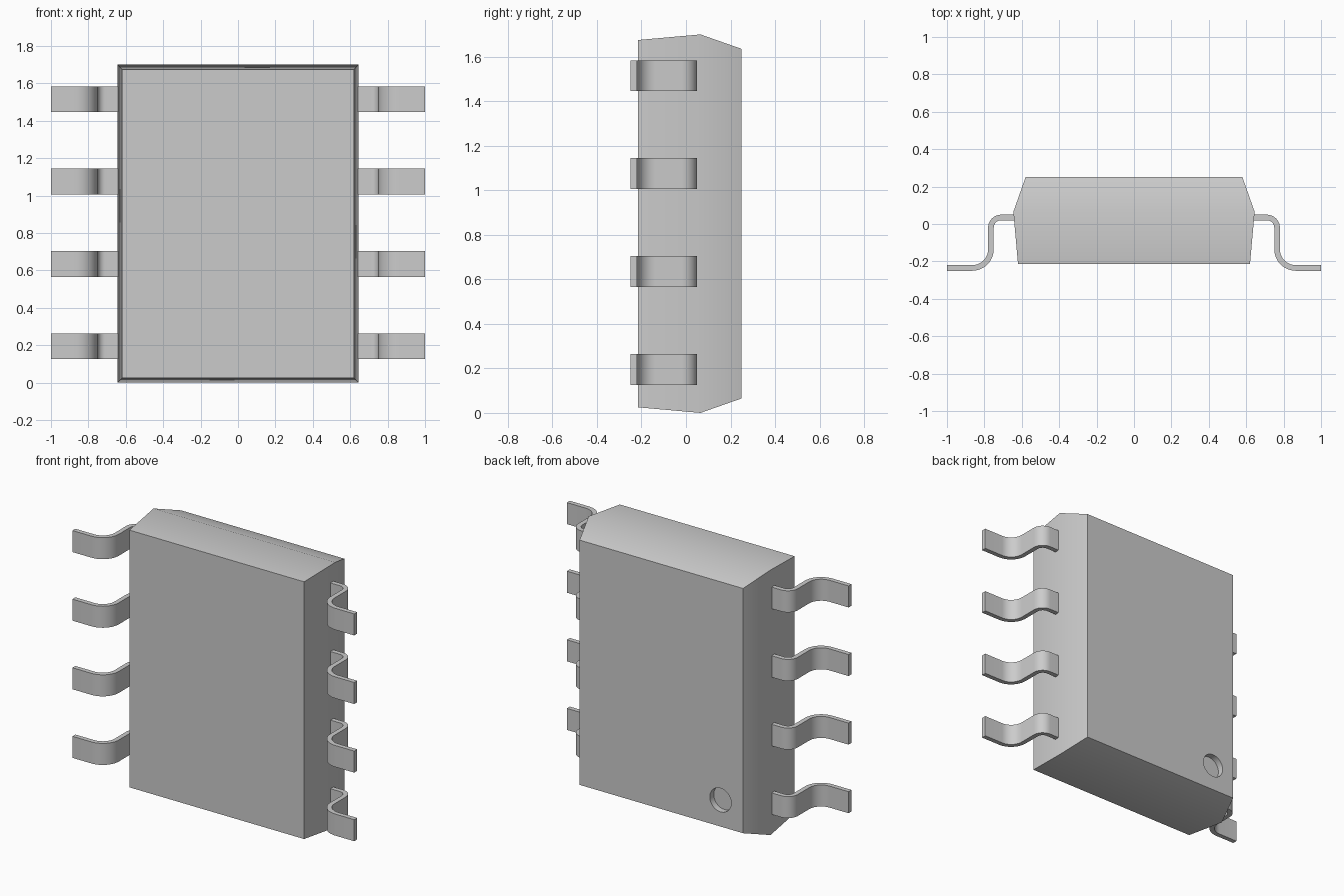
import bpy, bmesh, math
from mathutils import Matrix, Vector

if "Cube" in bpy.data.objects:
    bpy.data.objects.remove(bpy.data.objects["Cube"], do_unlink=True)

grey = bpy.data.materials.new("plain grey")
grey.use_nodes = True
grey.diffuse_color = (0.6, 0.6, 0.6, 1)
grey.node_tree.nodes["Principled BSDF"].inputs["Base Color"].default_value = (0.6, 0.6, 0.6, 1)

MID_Z = 0.85


def make_object(name, bm):
    bmesh.ops.recalc_face_normals(bm, faces=bm.faces)
    mesh = bpy.data.meshes.new(name)
    bm.to_mesh(mesh)
    bm.free()
    mesh.materials.append(grey)
    obj = bpy.data.objects.new(name, mesh)
    bpy.context.collection.objects.link(obj)
    return obj


def smooth(obj):
    obj.data.shade_smooth()
    obj.data.set_sharp_from_angle(angle=math.radians(30))


# Package body: three rectangles stacked from front to back
def build_body():
    bm = bmesh.new()
    rings = []
    for y, half_x, half_z in ((-0.215, 0.62, 0.825), (0.065, 0.645, 0.85), (0.25, 0.58, 0.785)):
        corners = ((-1, -1), (1, -1), (1, 1), (-1, 1))
        rings.append([bm.verts.new((sx * half_x, y, MID_Z + sz * half_z)) for sx, sz in corners])
    for a, b in zip(rings, rings[1:]):
        for i in range(4):
            j = (i + 1) % 4
            bm.faces.new((a[i], a[j], b[j], b[i]))
    bm.faces.new(rings[0])
    bm.faces.new(rings[-1])
    return make_object("package_body", bm)


# Shallow round marker recess in the back face
def cut_marker(body):
    bm = bmesh.new()
    place = Matrix.Translation((-0.42, 0.25, 0.235)) @ Matrix.Rotation(math.pi / 2, 4, "X")
    bmesh.ops.create_cone(bm, cap_ends=True, segments=40, radius1=0.076, radius2=0.076,
                          depth=0.08, matrix=place)
    cutter = make_object("marker_cutter", bm)
    cutter.hide_render = True
    mod = body.modifiers.new("marker_recess", "BOOLEAN")
    mod.operation = "DIFFERENCE"
    mod.solver = "EXACT"
    mod.object = cutter
    bpy.context.view_layer.objects.active = body
    bpy.ops.object.modifier_apply(modifier=mod.name)
    bpy.data.objects.remove(cutter, do_unlink=True)


# Gull-wing lead: pairs of points on the two faces of the bent strip
def lead_profile(steps=10):
    def bend(cx, cy, r_out, r_in, start, end):
        for i in range(steps + 1):
            a = math.radians(start + (end - start) * i / steps)
            yield [Vector((cx + r * math.cos(a), cy + r * math.sin(a))) for r in (r_out, r_in)]

    pairs = [[Vector((0.62, 0.05)), Vector((0.62, 0.02))]]
    pairs += bend(0.71, -0.02, 0.07, 0.04, 90, 0)
    pairs += bend(0.865, -0.135, 0.085, 0.115, 180, 270)
    pairs.append([Vector((1, -0.22)), Vector((1, -0.25))])
    return pairs


def build_lead(name, side, z):
    bm = bmesh.new()
    rows = [[bm.verts.new((side * p.x, p.y, z - 0.069)) for p in pair] for pair in lead_profile()]
    for a, b in zip(rows, rows[1:]):
        bm.faces.new((a[0], a[1], b[1], b[0]))
    grown = bmesh.ops.extrude_face_region(bm, geom=bm.faces[:], use_keep_orig=True)
    top = [v for v in grown["geom"] if isinstance(v, bmesh.types.BMVert)]
    bmesh.ops.translate(bm, verts=top, vec=(0, 0, 0.138))
    smooth(make_object(name, bm))


body = build_body()
cut_marker(body)
smooth(body)
for label, side in (("left", 1), ("right", -1)):
    for i in range(4):
        build_lead(f"{label}_lead_{i + 1}", side, 0.195 + 0.44 * i)
